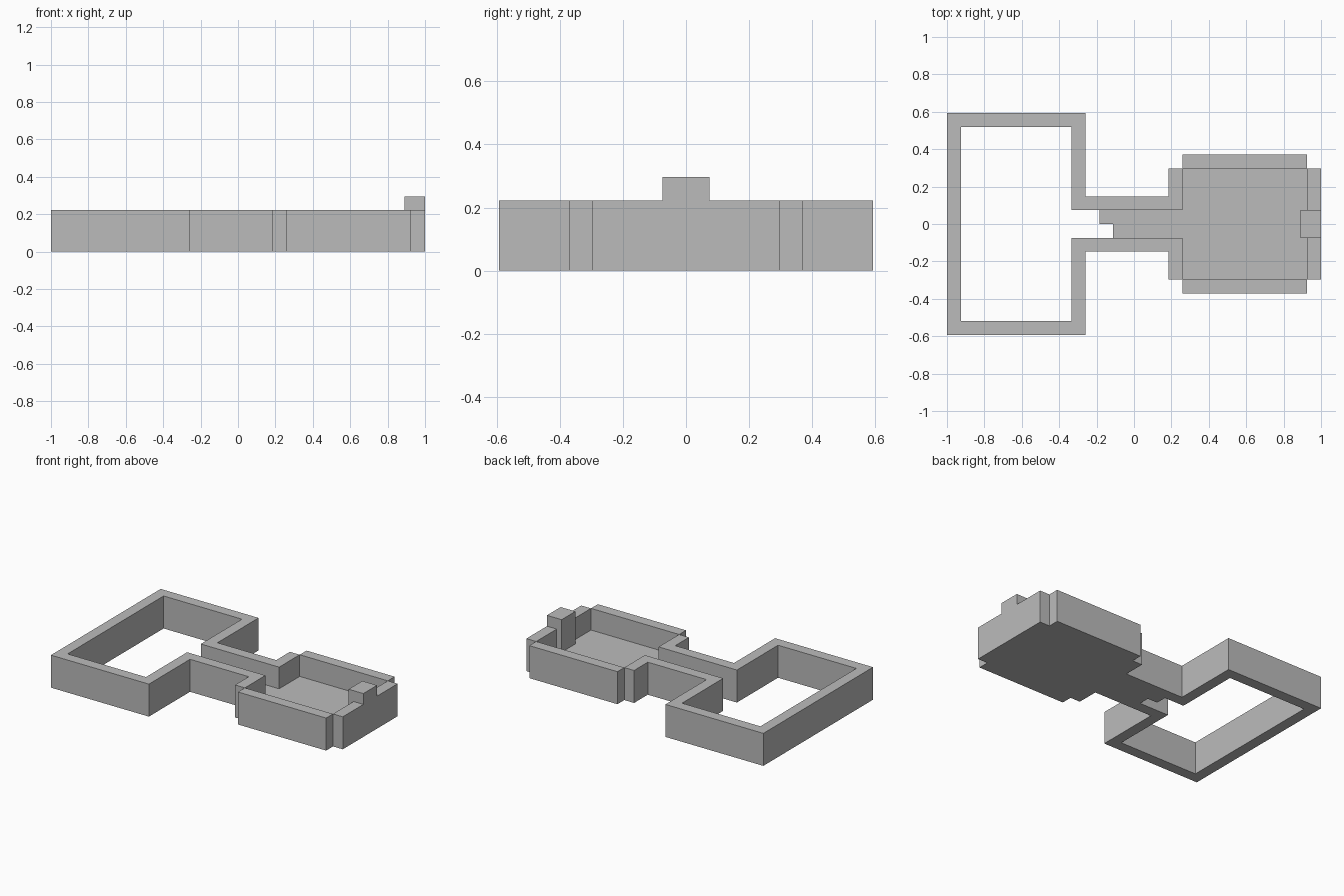
import bpy
import bmesh

if "Cube" in bpy.data.objects:
    bpy.data.objects.remove(bpy.data.objects["Cube"])

U = 2 / 27  # one layout square; plan coordinates below are in squares

stone = bpy.data.materials.new("grey stone")
stone.diffuse_color = (0.5, 0.5, 0.5, 1)
stone.use_nodes = True
stone.node_tree.nodes["Principled BSDF"].inputs["Base Color"].default_value = stone.diffuse_color


def slab(name, outline, height):
    """Extrude a plan outline straight up from the ground."""
    bm = bmesh.new()
    base = bm.faces.new([bm.verts.new(((x - 13.5) * U, y * U, 0)) for x, y in outline])
    ext = bmesh.ops.extrude_face_region(bm, geom=[base], use_keep_orig=True)
    top = [v for v in ext["geom"] if isinstance(v, bmesh.types.BMVert)]
    bmesh.ops.translate(bm, verts=top, vec=(0, 0, height * U))
    bmesh.ops.recalc_face_normals(bm, faces=bm.faces)
    mesh = bpy.data.meshes.new(name)
    bm.to_mesh(mesh)
    bm.free()
    mesh.materials.append(stone)
    obj = bpy.data.objects.new(name, mesh)
    bpy.context.collection.objects.link(obj)


def block(name, x0, x1, y0, y1, height):
    slab(name, [(x0, y0), (x1, y0), (x1, y1), (x0, y1)], height)


# Continuous wall around the open courtyard and along the passage
half = [(0, 8), (10, 8), (10, 2), (16, 2), (16, 4), (17, 4),
        (17, 1), (9, 1), (9, 7), (1, 7)]
outer, inner = half[:6], half[6:]
mirror = lambda pts: [(x, -y) for x, y in reversed(pts)]
slab("courtyard_and_passage_wall", outer + inner + mirror(inner) + mirror(outer), 3)

# Chamber walls on both sides, and the two halves of the end wall
for side, s in (("back", 1), ("front", -1)):
    block(side + "_chamber_wall", 17, 26, *sorted((4 * s, 5 * s)), 3)
    block(side + "_end_wall", 26, 27, *sorted((1 * s, 4 * s)), 3)

# Raised pier in the middle of the end wall
block("end_pier", 25.5, 27, -1, 1, 4)

# Chamber floor running into the passage with a stepped edge
slab("floor", [(11, 1), (17, 1), (17, 4), (26, 4), (26, -4), (17, -4),
               (17, -1), (12, -1), (12, 0), (11, 0)], 1)
